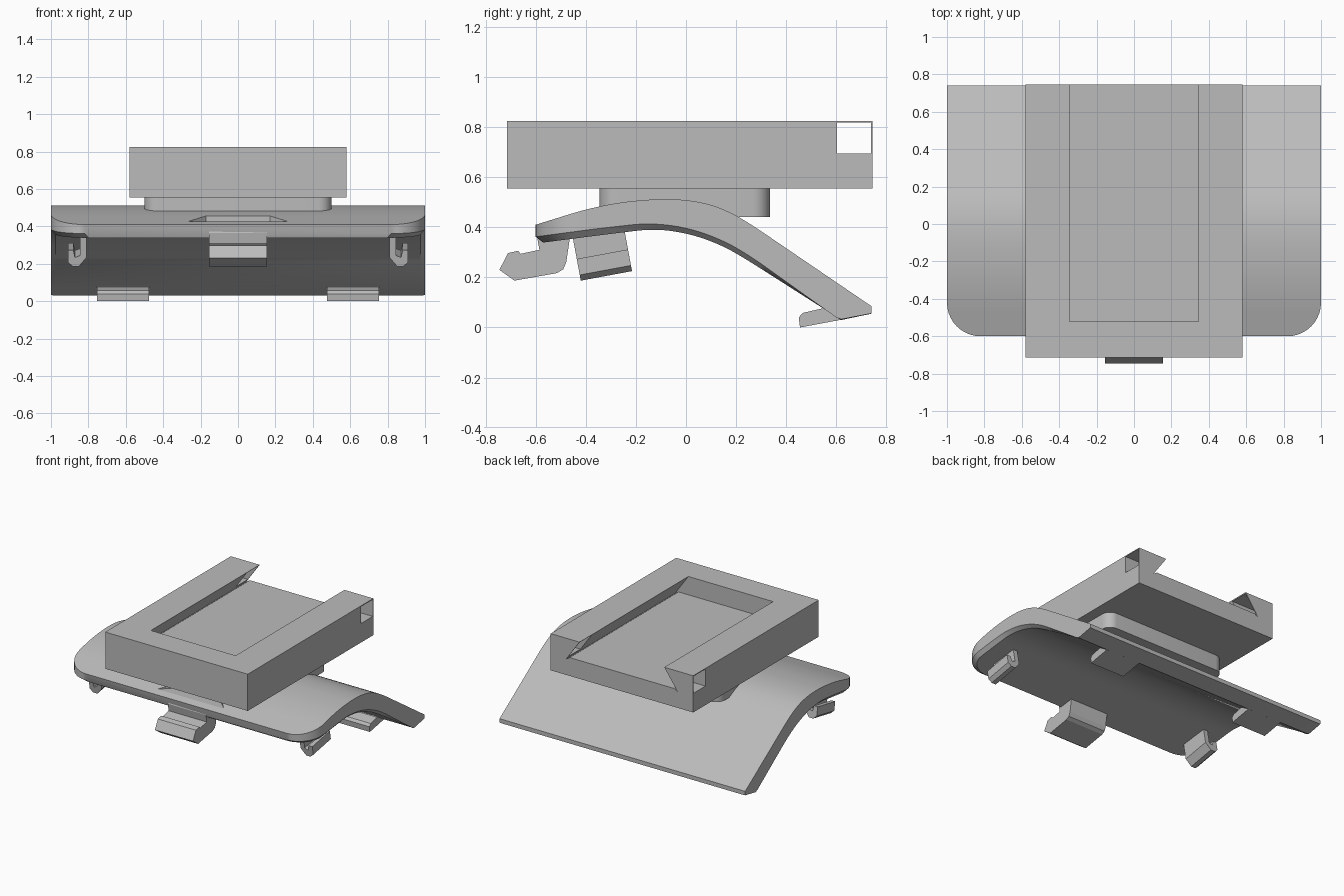
import bpy, bmesh, math
from mathutils import Matrix

if "Cube" in bpy.data.objects:
    bpy.data.objects.remove(bpy.data.objects["Cube"])

grey = bpy.data.materials.new("grey_plastic")
grey.diffuse_color = (0.5, 0.5, 0.5, 1)
grey.use_nodes = True
grey.node_tree.nodes["Principled BSDF"].inputs["Base Color"].default_value = grey.diffuse_color


def finish(name, bm, smooth=True):
    bmesh.ops.recalc_face_normals(bm, faces=bm.faces)
    me = bpy.data.meshes.new(name)
    bm.to_mesh(me)
    bm.free()
    me.materials.append(grey)
    ob = bpy.data.objects.new(name, me)
    bpy.context.collection.objects.link(ob)
    if smooth:
        bpy.ops.object.select_all(action='DESELECT')
        ob.select_set(True)
        bpy.context.view_layer.objects.active = ob
        bpy.ops.object.shade_smooth_by_angle(angle=math.radians(30))
    return ob


def prism(name, pts, axis, a, b, matrix=None, smooth=False):
    """Extrude a 2D outline along an axis from a to b."""
    place = {'x': lambda p, t: (t, p[0], p[1]),
             'y': lambda p, t: (p[0], t, p[1]),
             'z': lambda p, t: (p[0], p[1], t)}[axis]
    bm = bmesh.new()
    lo = [bm.verts.new(place(p, a)) for p in pts]
    hi = [bm.verts.new(place(p, b)) for p in pts]
    bm.faces.new(lo)
    bm.faces.new(hi)
    n = len(pts)
    for i in range(n):
        j = (i + 1) % n
        bm.faces.new((lo[i], lo[j], hi[j], hi[i]))
    if matrix:
        bm.transform(matrix)
    return finish(name, bm, smooth)


def rect(x0, x1, y0, y1):
    return [(x0, y0), (x1, y0), (x1, y1), (x0, y1)]


def cut(ob, cutter):
    m = ob.modifiers.new("cut", 'BOOLEAN')
    m.operation = 'DIFFERENCE'
    m.solver = 'EXACT'
    m.object = cutter
    cutter.hide_render = True
    cutter.hide_viewport = True
    cutter.display_type = 'WIRE'


# Receiver block with a dovetail slot open to the rear and side windows
block = prism("slot_block", rect(-0.58, 0.58, -0.715, 0.745), 'z', 0.555, 0.825)
half = [(0.345, 0.84), (0.345, 0.825), (0.455, 0.67), (0.425, 0.69)]
slot = half + [(-x, z) for x, z in reversed(half)]
cut(block, prism("slot_cutter", slot, 'y', -0.52, 0.8))
cut(block, prism("window_cutter", rect(0.603, 0.739, 0.695, 0.819), 'x', -0.7, 0.7))

# Pedestal with rounded corners
r, outline = 0.07, []
for k, (cx, cy) in enumerate([(0.43, 0.265), (-0.43, 0.265), (-0.43, -0.275), (0.43, -0.275)]):
    for i in range(9):
        t = math.radians(90 * k + 90 * i / 8)
        outline.append((cx + r * math.cos(t), cy + r * math.sin(t)))
prism("pedestal", outline, 'z', 0.44, 0.56, smooth=True)

# Curved plate: cross sections lofted from front to back
TOP = [(-0.6, 0.41), (-0.4, 0.472), (-0.25, 0.502), (-0.08, 0.515), (0.06, 0.503),
       (0.16, 0.47), (0.24, 0.425), (0.74, 0.085)]
SIDE = [(-0.6, 0.362), (-0.35, 0.395), (-0.15, 0.417), (0, 0.4), (0.14, 0.352),
        (0.25, 0.29), (0.6, 0.04), (0.62, 0.033), (0.74, 0.055)]
BOTTOM = [(-0.6, 0.335), (-0.33, 0.37), (-0.13, 0.394), (0, 0.378), (0.13, 0.335),
          (0.22, 0.285), (0.62, 0.03), (0.74, 0.055)]


def lerp(curve, y):
    for (y0, z0), (y1, z1) in zip(curve, curve[1:]):
        if y <= y1:
            return z0 + (z1 - z0) * (y - y0) / (y1 - y0)
    return curve[-1][1]


def height(curve, y):
    h = max(0, min(0.06, y + 0.6, 0.58 - y))
    return sum(lerp(curve, y + h * k / 4) for k in range(-4, 5)) / 9


rows = []
for i in range(11):
    t = math.radians(9 * i)
    rows.append((-0.42 - 0.18 * math.cos(t), 0.82 + 0.18 * math.sin(t)))
rows += [(-0.42 + 0.03 * i, 1.0) for i in range(1, 34)]
rows += [(0.6, 1.0), (0.62, 1.0), (0.74, 1.0)]
bm = bmesh.new()
rings = []
for y, w in rows:
    yb = y + 0.03 * max(0, min(1, (-0.42 - y) / 0.18))
    wb = w - 0.025
    zt, zs, zb = height(TOP, y), height(SIDE, y), height(BOTTOM, yb)
    if y > 0.7:
        zs, zb = 0.056, 0.055
    ring = [(-w, y, zt), (w, y, zt), (w, y, zs), (wb, yb, zb), (-wb, yb, zb), (-w, y, zs)]
    rings.append([bm.verts.new(p) for p in ring])
for a, b in zip(rings, rings[1:]):
    for i in range(6):
        j = (i + 1) % 6
        bm.faces.new((a[i], a[j], b[j], b[i]))
bm.faces.new(rings[0])
bm.faces.new(rings[-1])
plate = finish("curved_plate", bm)
# Shallow finger recess at the front of the plate
cut(plate, prism("recess_cutter", [(-0.27, -0.55), (0.27, -0.55), (0.17, -0.45), (-0.17, -0.45)],
                 'z', 0.424, 0.6))

# Front latch tab
prism("front_latch", [(-0.745, 0.23), (-0.71, 0.297), (-0.67, 0.306), (-0.66, 0.294),
                      (-0.585, 0.31), (-0.595, 0.365), (-0.59, 0.38), (-0.46, 0.38),
                      (-0.478, 0.26), (-0.49, 0.232), (-0.515, 0.217), (-0.685, 0.187)],
      'x', -0.155, 0.155)

# Rear hooks and tilted side clips, mirrored left and right
rear = [(0.455, 0.0), (0.45, 0.04), (0.465, 0.058), (0.54, 0.075), (0.56, 0.10),
        (0.64, 0.05), (0.62, 0.031)]
clip = [(0.81, 0.38), (0.845, 0.38), (0.845, 0.245), (0.872, 0.235), (0.88, 0.275),
        (0.91, 0.275), (0.91, 0.21), (0.885, 0.187), (0.85, 0.187), (0.81, 0.235)]
pivot = Matrix.Translation((0, -0.42, 0.187))
tilt = pivot @ Matrix.Rotation(math.radians(10.5), 4, 'X') @ pivot.inverted()
for s, label in ((1, "right"), (-1, "left")):
    prism("rear_hook_" + label, rear, 'x', s * 0.475, s * 0.755)
    prism("side_clip_" + label, [(s * x, z) for x, z in clip], 'y', -0.42, -0.212, tilt)
